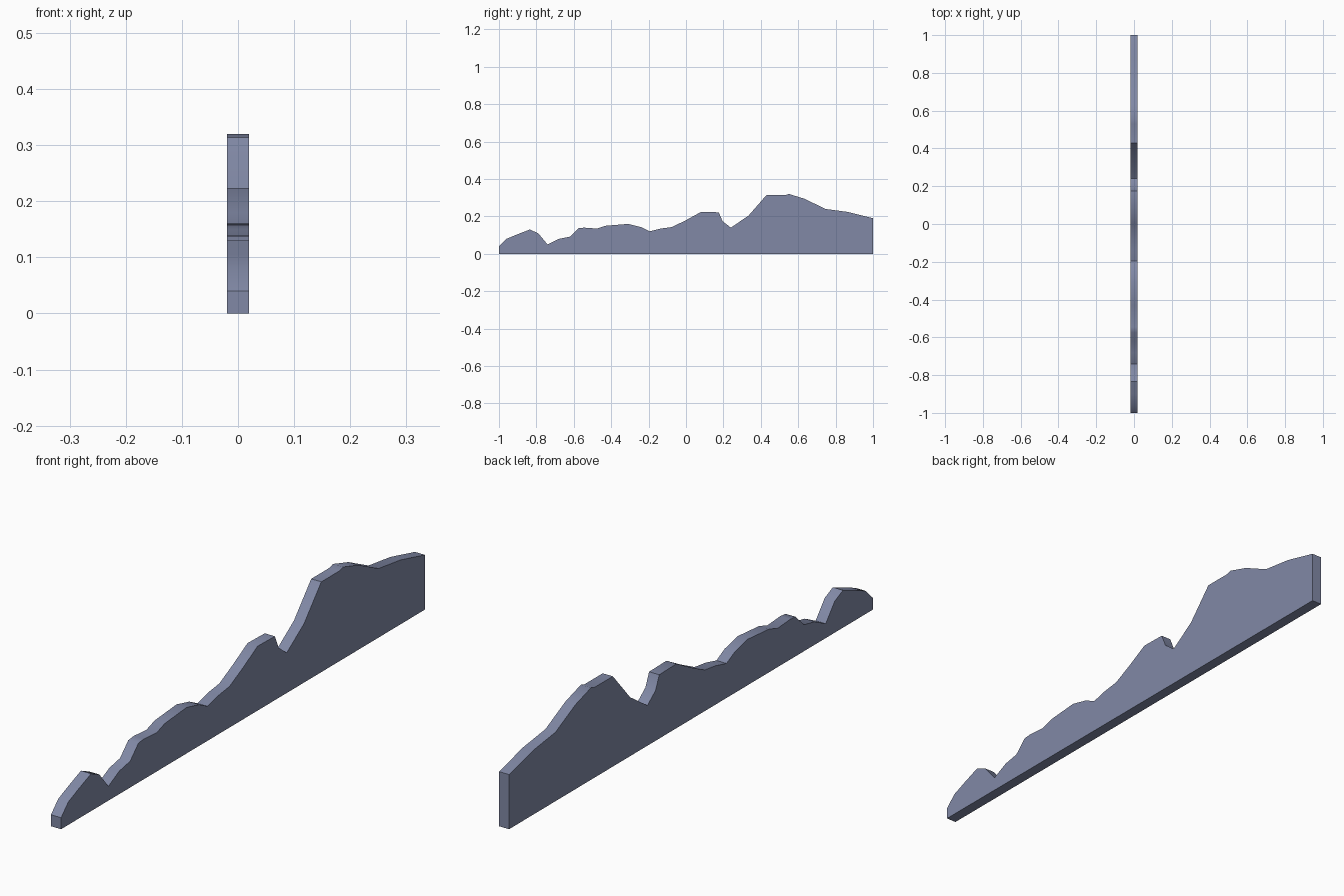
import bpy, bmesh
from math import radians

if "Cube" in bpy.data.objects:
    bpy.data.objects.remove(bpy.data.objects["Cube"])

HALF_WIDTH = 0.0195

# Ridge line as (y, z), front to back
ridge = [
    (-1, .04), (-.96, .08), (-.90, .105), (-.835, .13), (-.79, .11),
    (-.74, .05), (-.68, .08), (-.62, .092), (-.575, .137), (-.545, .14),
    (-.475, .135), (-.43, .15), (-.31, .16), (-.24, .143), (-.195, .12),
    (-.135, .135), (-.075, .143), (0, .18), (.08, .224), (.175, .222),
    (.195, .175), (.24, .14), (.335, .205), (.43, .314), (.53, .314),
    (.55, .32), (.635, .294), (.745, .24), (.865, .224), (1, .19),
]

# Hill silhouette: one flat face closed along the ground, extruded across x
bm = bmesh.new()
outline = [(-1, 0)] + ridge + [(1, 0)]
face = bm.faces.new([bm.verts.new((-HALF_WIDTH, y, z)) for y, z in outline])
side = bmesh.ops.extrude_face_region(bm, geom=[face], use_keep_orig=True)
verts = [g for g in side["geom"] if isinstance(g, bmesh.types.BMVert)]
bmesh.ops.translate(bm, verts=verts, vec=(2 * HALF_WIDTH, 0, 0))
bmesh.ops.recalc_face_normals(bm, faces=bm.faces)

mesh = bpy.data.meshes.new("hill_silhouette")
bm.to_mesh(mesh)
bm.free()
hill = bpy.data.objects.new("hill_silhouette", mesh)
bpy.context.collection.objects.link(hill)

# Slate blue, with the gentle bends of the ridge shaded smooth
slate = bpy.data.materials.new("slate_blue")
slate.diffuse_color = (.22, .25, .38, 1)
slate.use_nodes = True
slate.node_tree.nodes["Principled BSDF"].inputs["Base Color"].default_value = slate.diffuse_color
mesh.materials.append(slate)
bpy.context.view_layer.objects.active = hill
hill.select_set(True)
bpy.ops.object.shade_smooth_by_angle(angle=radians(40))
